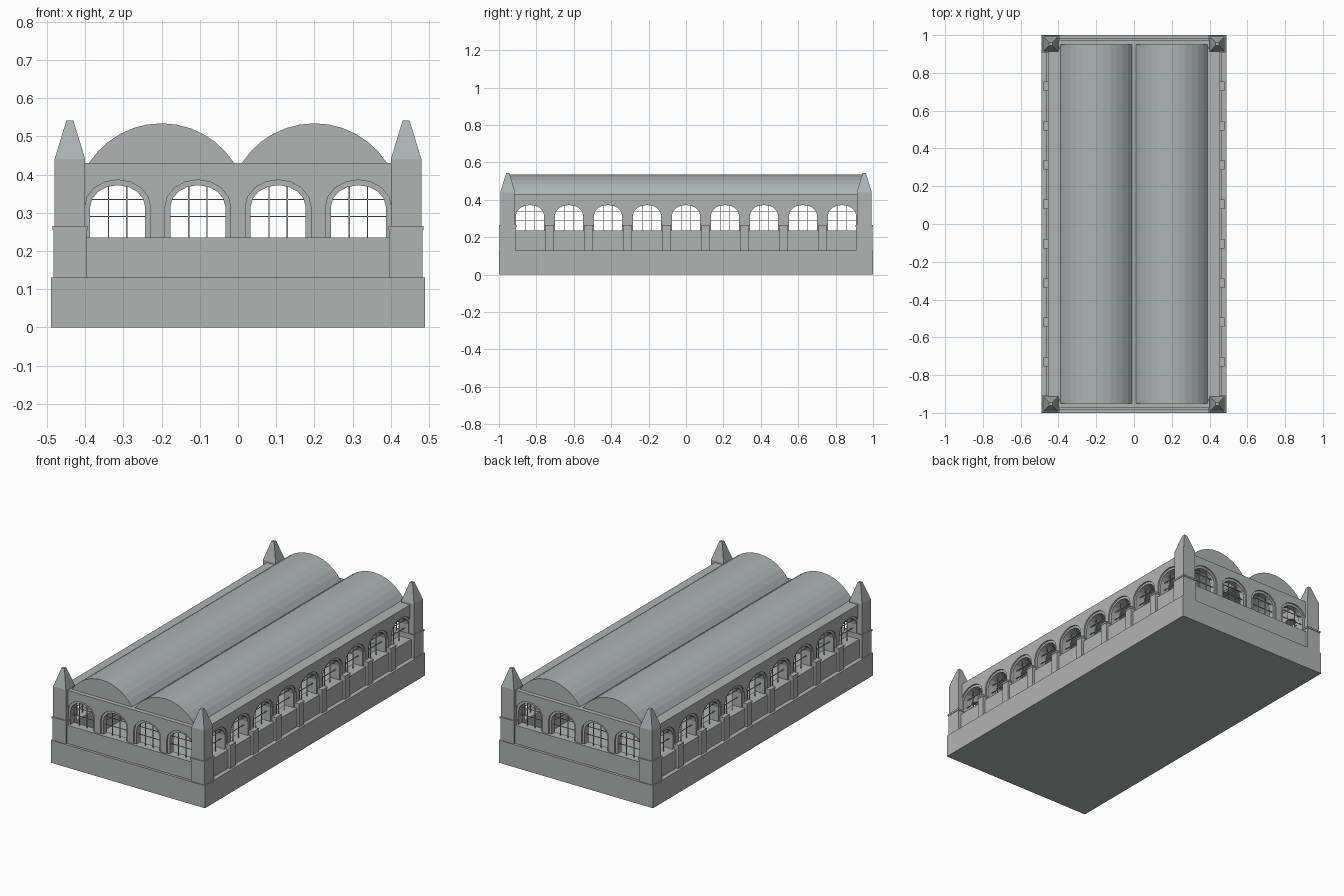
import bpy, bmesh
from math import pi, sin, cos, sqrt, asin
from mathutils import Matrix, Vector

cube = bpy.data.objects.get("Cube")
if cube:
    bpy.data.objects.remove(cube, do_unlink=True)


def material(name, rgb):
    mat = bpy.data.materials.new(name)
    mat.use_nodes = True
    mat.diffuse_color = (*rgb, 1)
    mat.node_tree.nodes["Principled BSDF"].inputs["Base Color"].default_value = (*rgb, 1)
    return mat


stone = material("stone grey", (0.44, 0.45, 0.445))
slate = material("roof grey", (0.42, 0.45, 0.45))


def finish(name, bm, mat):
    bmesh.ops.remove_doubles(bm, verts=bm.verts, dist=1e-5)
    bmesh.ops.recalc_face_normals(bm, faces=bm.faces)
    for face in bm.faces:
        face.smooth = False
        face.material_index = 0
    mesh = bpy.data.meshes.new(name)
    bm.to_mesh(mesh)
    bm.free()
    mesh.materials.append(mat)
    obj = bpy.data.objects.new(name, mesh)
    bpy.context.collection.objects.link(obj)
    return obj


def box(bm, u, d, z, turn=0):
    """Box with ranges along the wall, outwards and up, on the wall turned to that side."""
    size = (u[1] - u[0], d[1] - d[0], z[1] - z[0])
    centre = Vector((sum(u) / 2, -sum(d) / 2, sum(z) / 2))
    bmesh.ops.create_cube(bm, size=1, matrix=Matrix.Rotation(turn, 4, 'Z')
                          @ Matrix.Translation(centre) @ Matrix.Diagonal((*size, 1)))


def panel(name, loops, d, turn, mat):
    """Upright slab filled from an outline and holes, between two outward distances."""
    curve = bpy.data.curves.new(name + "_outline", 'CURVE')
    curve.dimensions = '2D'
    curve.fill_mode = 'BOTH'
    curve.extrude = (d[1] - d[0]) / 2
    for loop in loops:
        spline = curve.splines.new('POLY')
        spline.points.add(len(loop) - 1)
        for point, (u, v) in zip(spline.points, loop):
            point.co = (u, v, 0, 1)
        spline.use_cyclic_u = True
    temp = bpy.data.objects.new(name + "_outline", curve)
    bpy.context.collection.objects.link(temp)
    bpy.context.view_layer.update()
    graph = bpy.context.evaluated_depsgraph_get()
    mesh = bpy.data.meshes.new_from_object(temp.evaluated_get(graph))
    bm = bmesh.new()
    bm.from_mesh(mesh)
    bpy.data.objects.remove(temp, do_unlink=True)
    bpy.data.curves.remove(curve)
    bpy.data.meshes.remove(mesh)
    bm.transform(Matrix.Rotation(turn, 4, 'Z') @ Matrix.Translation((0, -sum(d) / 2, 0))
                 @ Matrix.Rotation(pi / 2, 4, 'X'))
    return finish(name, bm, mat)


SILL, SPRING, RISE, WALL_TOP, BASE_TOP = 0.235, 0.315, 0.057, 0.43, 0.13


def arch(centre, half, grow=0.0):
    w, h = half + grow, RISE + grow
    points = [(centre - w, SILL), (centre + w, SILL)]
    return points + [(centre + w * cos(pi * i / 8), SPRING + h * sin(pi * i / 8))
                     for i in range(9)]


def rectangle(u, z):
    return [(-u, z[0]), (u, z[0]), (u, z[1]), (-u, z[1])]


# Plinth with an open middle behind the wall ledge
bm = bmesh.new()
box(bm, (-0.49, 0.49), (-1, 1), (0, BASE_TOP))
bm.faces.ensure_lookup_table()
top = max(bm.faces, key=lambda f: f.calc_center_median().z)
bmesh.ops.inset_region(bm, faces=[top], thickness=0.08)
bmesh.ops.delete(bm, geom=[top], context='FACES')
finish("plinth", bm, stone)

# Arcaded walls, each with a hood recess round every opening
walls = {
    "front": (0, 0.41, 0.935, 0.975, 0.072, [-0.315, -0.105, 0.105, 0.315]),
    "left": (pi / 2, 0.93, 0.39, 0.455, 0.076, [0.2085 * i for i in range(-4, 5)]),
    "back": (pi, 0.41, 0.935, 0.975, 0.072, [-0.315, -0.105, 0.105, 0.315]),
    "right": (-pi / 2, 0.93, 0.39, 0.455, 0.076, [0.2085 * i for i in range(-4, 5)]),
}
for side, (turn, length, inner, outer, half, centres) in walls.items():
    split = outer - 0.008
    frame = rectangle(length, (BASE_TOP, WALL_TOP))
    panel(side + "_wall", [frame] + [arch(c, half) for c in centres],
          (inner, split), turn, stone)
    panel(side + "_wall_facing", [frame] + [arch(c, half, 0.014) for c in centres],
          (split, outer), turn, stone)

    # Projecting lower wall and its sill
    bm = bmesh.new()
    box(bm, (-length, length), (outer - 0.008, outer + 0.01), (BASE_TOP, SILL), turn)
    finish(side + "_lower_wall", bm, stone)

    # Thin glazing bars clipped to the arch
    bm = bmesh.new()
    mid = (inner + outer) / 2
    depth = (mid - 0.002, mid + 0.002)
    for c in centres:
        for s in (-1, 1):
            u = c + s * half / 3
            box(bm, (u - 0.0015, u + 0.0015), depth,
                (SILL, SPRING + RISE * sqrt(1 - 1 / 9)), turn)
        for z in (0.29, 0.335):
            reach = half * sqrt(1 - max(0, (z - SPRING) / RISE) ** 2)
            box(bm, (c - reach, c + reach), depth, (z - 0.0015, z + 0.0015), turn)
    finish(side + "_window_bars", bm, stone)

# Short pilasters between the side windows
for side in ("left", "right"):
    bm = bmesh.new()
    for i in range(8):
        u = 0.2085 * (i - 3.5)
        box(bm, (u - 0.023, u + 0.023), (0.45, 0.478), (BASE_TOP, 0.255), walls[side][0])
        box(bm, (u - 0.025, u + 0.025), (0.45, 0.48), (0.255, 0.265), walls[side][0])
    finish(side + "_pilasters", bm, stone)

# Corner towers with blunt spires
for x, x_name in ((-1, "right"), (1, "left")):
    for y, y_name in ((-1, "front"), (1, "back")):
        cx, cy = 0.44 * x, 0.953 * y
        bm = bmesh.new()
        for half, z in ((0.043, (BASE_TOP, 0.255)), (0.046, (0.255, 0.265)),
                        (0.04, (0.265, 0.44))):
            box(bm, (cx - half, cx + half), (-cy - half, -cy + half), z)
        finish(f"{y_name}_{x_name}_tower", bm, stone)
        bm = bmesh.new()
        place = Matrix.Translation((cx, cy, 0.491)) @ Matrix.Rotation(pi / 4, 4, 'Z')
        bmesh.ops.create_cone(bm, cap_ends=True, segments=4, radius1=0.04 * sqrt(2),
                              radius2=0.009 * sqrt(2), depth=0.102, matrix=place)
        finish(f"{y_name}_{x_name}_spire", bm, slate)

# Twin barrel vaults with closed ends
HALF, HEIGHT = 0.19, 0.104
RADIUS = (HALF ** 2 + HEIGHT ** 2) / (2 * HEIGHT)
SWEEP = asin(HALF / RADIUS)


def vault_arc(centre, radius):
    angles = [SWEEP * (i / 6 - 1) for i in range(13)]
    return [(centre + radius * sin(a), WALL_TOP + HEIGHT - RADIUS + radius * cos(a))
            for a in angles]


for centre, name in ((-0.2, "right"), (0.2, "left")):
    shell = vault_arc(centre, RADIUS) + vault_arc(centre, RADIUS - 0.008)[::-1]
    panel(name + "_vault", [shell], (-0.943, 0.943), 0, slate)
    for turn, end in ((0, "front"), (pi, "back")):
        c = centre if turn == 0 else -centre
        panel(f"{end}_{name}_gable", [vault_arc(c, RADIUS)], (0.943, 0.95), turn, stone)

# Valley gutter between the vaults
bm = bmesh.new()
box(bm, (-0.014, 0.014), (-0.945, 0.945), (0.418, 0.43))
finish("valley_gutter", bm, slate)
